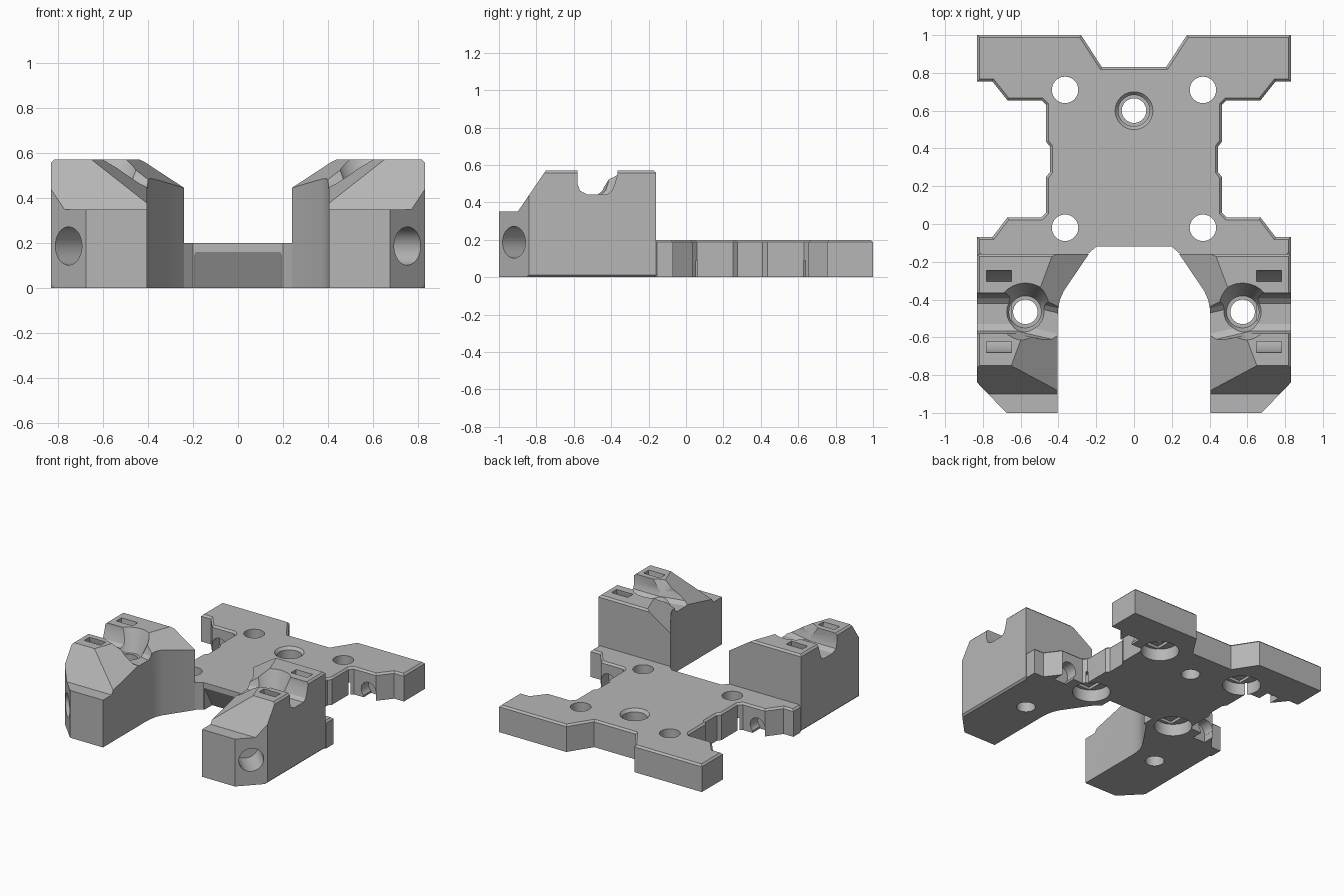
import bpy, bmesh, math
from mathutils import Vector, Matrix

cube = bpy.data.objects.get("Cube")
if cube:
    bpy.data.objects.remove(cube, do_unlink=True)

grey = bpy.data.materials.new("plain_grey")
grey.use_nodes = True
grey.diffuse_color = (0.47, 0.47, 0.47, 1)
grey.node_tree.nodes["Principled BSDF"].inputs["Base Color"].default_value = (0.47, 0.47, 0.47, 1)


def make(name, bm):
    bmesh.ops.recalc_face_normals(bm, faces=bm.faces)
    mesh = bpy.data.meshes.new(name)
    bm.to_mesh(mesh)
    bm.free()
    mesh.materials.append(grey)
    ob = bpy.data.objects.new(name, mesh)
    bpy.context.collection.objects.link(ob)
    return ob


def prism(pts, lo, hi, axis="z"):
    """Extrude a profile: (x, y) points along z, or (y, z) points along x."""
    bm = bmesh.new()
    place = (lambda a, b, h: (a, b, h)) if axis == "z" else (lambda a, b, h: (h, a, b))
    bottom = bm.faces.new([bm.verts.new(place(a, b, lo)) for a, b in pts])
    ext = bmesh.ops.extrude_face_region(bm, geom=[bottom])["geom"]
    up = Vector(place(0, 0, hi - lo))
    bmesh.ops.translate(bm, vec=up, verts=[g for g in ext if isinstance(g, bmesh.types.BMVert)])
    return bm


def box(x0, x1, y0, y1, z0, z1):
    return prism([(x0, y0), (x1, y0), (x1, y1), (x0, y1)], z0, z1)


def rod(start, end, r1, r2=None):
    """Round cutter from start to end, tapered if r2 is given."""
    a, b = Vector(start), Vector(end)
    d = b - a
    m = Matrix.Translation((a + b) / 2) @ d.to_track_quat("Z", "Y").to_matrix().to_4x4()
    bm = bmesh.new()
    bmesh.ops.create_cone(bm, cap_ends=True, segments=40, radius1=r1,
                          radius2=r1 if r2 is None else r2, depth=d.length, matrix=m)
    return bm


def apply(ob, mod):
    bpy.context.view_layer.objects.active = ob
    bpy.ops.object.modifier_apply(modifier=mod.name)


def cut(ob, bm, operation="DIFFERENCE"):
    cutter = make("cutter", bm)
    mod = ob.modifiers.new("cut", "BOOLEAN")
    mod.operation, mod.solver, mod.object = operation, "EXACT", cutter
    apply(ob, mod)
    bpy.data.objects.remove(cutter, do_unlink=True)


def slice_off(ob, point, normal):
    """Plane off everything on the normal's side and close the face."""
    bm = bmesh.new()
    bm.from_mesh(ob.data)
    res = bmesh.ops.bisect_plane(bm, geom=bm.verts[:] + bm.edges[:] + bm.faces[:],
                                 plane_co=point, plane_no=normal, clear_outer=True)
    edges = [g for g in res["geom_cut"] if isinstance(g, bmesh.types.BMEdge)]
    bmesh.ops.holes_fill(bm, edges=edges, sides=0)
    bmesh.ops.recalc_face_normals(bm, faces=bm.faces)
    bm.to_mesh(ob.data)
    bm.free()


def finish(ob):
    bpy.ops.object.select_all(action="DESELECT")
    ob.select_set(True)
    bpy.context.view_layer.objects.active = ob
    bpy.ops.object.shade_smooth_by_angle(angle=math.radians(25))


# Base plate: mirrored outline with a small bevel round the top
T = 0.2
half = [(0.17, 0.83), (0.28, 1), (0.83, 1), (0.83, 0.755), (0.75, 0.755), (0.67, 0.655),
        (0.49, 0.655), (0.465, 0.63), (0.465, 0.435), (0.445, 0.41), (0.445, 0.275),
        (0.465, 0.25), (0.465, 0.06), (0.49, 0.035), (0.67, 0.035), (0.75, -0.07),
        (0.83, -0.07), (0.83, -0.155), (0.8, -0.19), (0.28, -0.19), (0.24, -0.155), (0.2, -0.12)]
bm = prism(half + [(-x, y) for x, y in reversed(half)], 0, T)
rim = [e for e in bm.edges if all(v.co.z > T - 0.01 for v in e.verts)
       and not all(abs(v.co.x) < 0.29 and v.co.y < 0 for v in e.verts)]
bmesh.ops.bevel(bm, geom=rim, offset=0.013, segments=1, affect="EDGES", clamp_overlap=True)
plate = make("base_plate", bm)

# Screw holes with nut recesses underneath, and a stepped bridge inside each recess
for sx in (-1, 1):
    for y in (0.71, -0.02):
        x = sx * 0.365
        cut(plate, rod((x, y, -0.1), (x, y, 0.3), 0.07))
        cut(plate, rod((x, y, -0.1), (x, y, 0.09), 0.13))
        cut(plate, box(x - 0.07, x + 0.07, y - 0.105, y + 0.105, 0.05, 0.11))

    # Cable tie holes in the corner ledges, open to the underside
    for y0, y1 in ((-0.05, 0.1), (0.6, 0.74)):
        cut(plate, rod((sx * 0.61, y0, 0.06), (sx * 0.61, y1, 0.06), 0.06))
        x0, x1 = sorted((sx * 0.57, sx * 0.67))
        cut(plate, box(x0, x1, y0, y1, -0.1, 0.05))

# Countersunk centre hole
cut(plate, rod((0, 0.6, -0.1), (0, 0.6, 0.3), 0.065))
cut(plate, rod((0, 0.6, 0.1), (0, 0.6, 0.3), 0.083))
cut(plate, rod((0, 0.6, 0.18), (0, 0.6, 0.22), 0.083, 0.117))

# Sloped undercut below the front edge
cut(plate, prism([(-0.3, -0.1), (-0.03, -0.1), (-0.03, 0), (-0.125, 0.17), (-0.3, 0.17)],
                 -0.19, 0.19, "x"))
finish(plate)

# Arm: plan shape trimmed to a stepped side profile
H = 0.57
plan = [(0.83, -0.16), (0.83, -0.84), (0.675, -1), (0.405, -1), (0.405, -0.5),
        (0.402, -0.45), (0.392, -0.4), (0.372, -0.355), (0.24, -0.16)]
arm = make("arms", prism(plan, 0, 0.7))
cut(arm, prism([(-1.1, -0.1), (-1.1, 0.35), (-0.9, 0.35), (-0.75, H), (0.1, H), (0.1, -0.1)],
               0.1, 1, "x"), "INTERSECT")

# Inner top chamfer, then narrow edge breaks along the back and outside
slice_off(arm, (0.65, -0.75, H), (-0.655, -0.244, 1))
slice_off(arm, (0.83, 0, H - 0.013), (1, 0, 1))
slice_off(arm, (0, -0.16, H - 0.013), (0, 1, 1))
slice_off(arm, (0.83, 0, 0.013), (1, 0, -1))

# Cross groove that bends forward towards the inside
groove = prism([(-0.58, 0.8), (-0.58, 0.5), (-0.567, 0.463), (-0.53, 0.443), (-0.42, 0.443),
                (-0.395, 0.463), (-0.38, 0.5), (-0.365, 0.555), (-0.365, 0.8)], 0.3, 0.95, "x")
bmesh.ops.bisect_plane(groove, geom=groove.verts[:] + groove.edges[:] + groove.faces[:],
                       plane_co=(0.62, 0, 0), plane_no=(1, 0, 0))
for v in groove.verts:
    if v.co.x < 0.4:
        v.co.y -= 0.075
cut(arm, groove)

# Curved strap tunnel passing under the groove
angles = [math.radians(170 + 200 * i / 20) for i in range(21)]
ring = [(-0.463 + r * math.cos(a), H + r * math.sin(a))
        for r, sweep in ((0.218, angles), (0.158, angles[::-1])) for a in sweep]
cut(arm, prism(ring, 0.648, 0.782, "x"))

# Countersunk vertical hole and angled front corner hole
cut(arm, rod((0.575, -0.465, -0.1), (0.575, -0.465, 0.7), 0.065))
cut(arm, rod((0.575, -0.465, 0.41), (0.575, -0.465, 0.6), 0.085, 0.165))
cut(arm, rod((0.853, -1.02, 0.187), (0.6, -0.767, 0.187), 0.085))

# Second arm
mirror = arm.modifiers.new("mirror", "MIRROR")
mirror.use_clip = False
apply(arm, mirror)
finish(arm)
